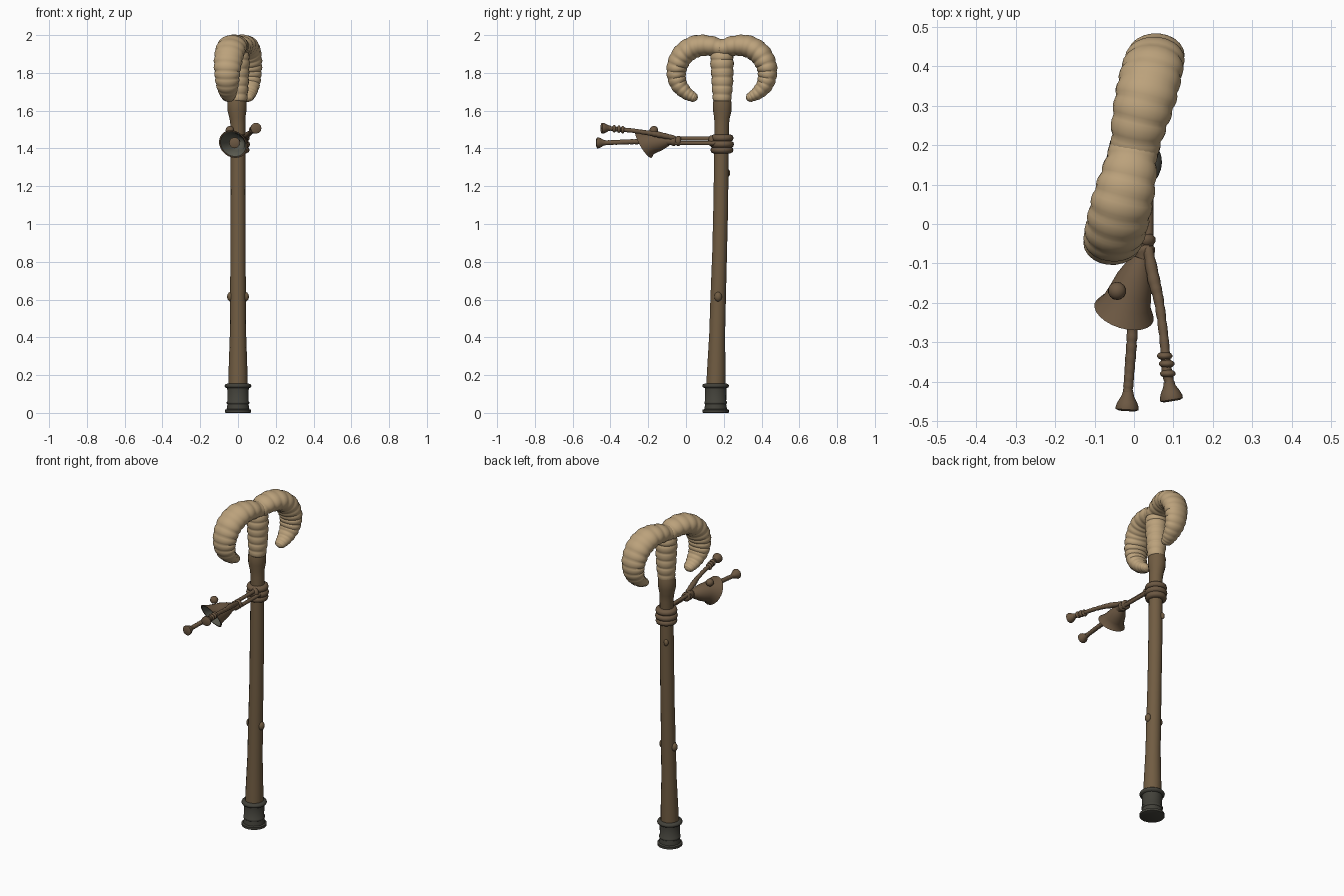
import bpy, bmesh, math
from mathutils import Vector, Matrix

if "Cube" in bpy.data.objects:
    bpy.data.objects.remove(bpy.data.objects["Cube"])


def material(name, rgb):
    m = bpy.data.materials.new(name)
    m.diffuse_color = (*rgb, 1)
    m.use_nodes = True
    m.node_tree.nodes["Principled BSDF"].inputs["Base Color"].default_value = m.diffuse_color
    return m


HORN = material("horn_tan", (0.50, 0.36, 0.20))
WOOD = material("wood_brown", (0.165, 0.108, 0.055))
STRAP = material("strap_brown", (0.15, 0.097, 0.055))
IRON = material("dark_iron", (0.055, 0.053, 0.042))
LINING = material("bell_lining", (0.10, 0.10, 0.078))


def finish(bm, name, mats, angle=50):
    bmesh.ops.recalc_face_normals(bm, faces=bm.faces)
    me = bpy.data.meshes.new(name)
    bm.to_mesh(me)
    bm.free()
    ob = bpy.data.objects.new(name, me)
    bpy.context.collection.objects.link(ob)
    for m in mats:
        me.materials.append(m)
    bpy.ops.object.select_all(action='DESELECT')
    ob.select_set(True)
    bpy.context.view_layer.objects.active = ob
    bpy.ops.object.shade_smooth_by_angle(angle=math.radians(angle))
    return ob


def sample(keys, t):
    # Catmull-Rom through (x, y, z, radius) keys, t from 0 to 1
    f = t * (len(keys) - 1)
    i = min(int(f), len(keys) - 2)
    u = f - i
    a, b, c, d = (Vector(keys[max(0, min(len(keys) - 1, i + k))]) for k in (-1, 0, 1, 2))
    return 0.5 * (2 * b + (c - a) * u + (2 * a - 5 * b + 4 * c - d) * u * u
                  + (3 * b - a - 3 * c + d) * u ** 3)


def tube(name, keys, mat, steps=40, sides=16, wide=1.0, ribs=0, depth=0.12,
         straight=False, turn=None, side=(1, 0, 0), angle=50):
    bm = bmesh.new()
    pts = [Vector(k) for k in keys] if straight else [sample(keys, i / steps) for i in range(steps + 1)]
    rings, n = [], len(pts) - 1
    for i, p in enumerate(pts):
        tan = (pts[min(i + 1, n)] - pts[max(i - 1, 0)]).xyz.normalized()
        u = Vector(side)
        u = (u - tan * u.dot(tan)).normalized()
        v = tan.cross(u)
        r = p.w
        if ribs:
            r *= 1 - depth + depth * math.sqrt(abs(math.sin(math.pi * ribs * i / n)))
        rings.append([bm.verts.new(p.xyz + u * (r * wide * math.cos(a)) + v * (r * math.sin(a)))
                      for a in (2 * math.pi * k / sides for k in range(sides))])
    for a, b in zip(rings, rings[1:]):
        for k in range(sides):
            bm.faces.new((a[k], a[(k + 1) % sides], b[(k + 1) % sides], b[k]))
    bm.faces.new(rings[0])
    bm.faces.new(rings[-1])
    if turn:
        bmesh.ops.transform(bm, matrix=turn, verts=bm.verts)
    return finish(bm, name, [mat], angle)


def blob(name, loc, scale, mat):
    bm = bmesh.new()
    bmesh.ops.create_uvsphere(bm, u_segments=14, v_segments=10, radius=1)
    bmesh.ops.scale(bm, vec=scale, verts=bm.verts)
    bmesh.ops.translate(bm, vec=loc, verts=bm.verts)
    return finish(bm, name, [mat])


# Wooden shaft with its swollen top
tube("shaft", [(0, .157, .13, .052), (0, .16, .22, .05), (0, .165, .42, .043), (0, .17, .60, .042),
               (0, .178, .85, .040), (0, .184, 1.1, .040), (0, .187, 1.35, .039),
               (0, .189, 1.52, .039), (-.003, .19, 1.56, .042), (-.005, .192, 1.60, .050),
               (-.005, .192, 1.64, .051), (-.003, .192, 1.665, .045)],
     WOOD, straight=True, sides=14)
for s in (-1, 1):
    blob("wood_knot", (s * .04, .17, .615), (.018, .02, .025), WOOD)
blob("upper_wood_knot", (-.02, .222, 1.27), (.014, .012, .02), WOOD)

# Iron foot with flanges
cap = [(.004, .066), (.006, .070), (.020, .070), (.024, .060), (.05, .056), (.054, .060), (.062, .060),
       (.066, .056), (.135, .057), (.139, .068), (.147, .071), (.155, .068), (.160, .055)]
tube("iron_foot", [(0, .157, max(0, z - .004), r) for z, r in cap], IRON, straight=True, sides=24)

# Segmented horn neck
tube("horn_neck", [(0, .19, 1.65, .048), (0, .192, 1.72, .056), (0, .192, 1.80, .060),
                   (0, .19, 1.88, .062), (0, .19, 1.95, .045)], HORN, steps=60, ribs=7, sides=20, depth=.11)

# Pair of curled horns, the second turned half way round the staff
curl = [(0, .20, 1.925, .046), (-.012, .13, 1.943, .054), (-.03, .055, 1.941, .060),
        (-.045, -.008, 1.905, .060), (-.054, -.043, 1.848, .057), (-.057, -.051, 1.79, .052),
        (-.056, -.037, 1.737, .046), (-.053, -.003, 1.697, .037), (-.05, .03, 1.676, .029),
        (-.049, .050, 1.667, .022), (-.048, .060, 1.663, .008)]
axis = Vector((0, .19, 0))
half = Matrix.Translation(axis) @ Matrix.Rotation(math.pi, 4, 'Z') @ Matrix.Translation(-axis)
for name, turn in (("front_horn", None), ("back_horn", half)):
    tube(name, curl, HORN, steps=100, sides=22, wide=1.32, ribs=17, depth=.10, turn=turn)

# Wrapped strap on the shaft
for z, r in ((1.392, .057), (1.422, .060), (1.455, .058)):
    prof = [(-.018, -.012), (-.012, 0), (0, .004), (.012, 0), (.018, -.012)]
    tube("strap_wrap", [(0, .19, z + dz, r + dr) for dz, dr in prof], STRAP, straight=True, sides=20)
blob("strap_knot", (.02, .135, 1.44), (.025, .018, .03), STRAP)

# Twin cords, knot and bell neck
for dx, z in ((.018, 1.452), (.038, 1.428)):
    tube("hanging_cord", [(dx, .16, z, .012), (dx, .06, z, .011), (dx, -.07, z + .002, .011)],
         STRAP, steps=12, sides=10)
tube("cord_knot", [(.027, -.026, 1.44, .018), (.027, -.034, 1.44, .027), (.027, -.046, 1.44, .027),
                   (.027, -.053, 1.44, .021), (.026, -.058, 1.44, .027), (.026, -.070, 1.44, .027),
                   (.024, -.078, 1.44, .022), (.02, -.11, 1.44, .022)], STRAP, straight=True, sides=14)

# Hollow bell with a slanted mouth
bm = bmesh.new()
outer = [(.022, 0), (.034, .025), (.046, .055), (.054, .09), (.062, .12), (.078, .147)]
inner = [(.070, .147), (.055, .12), (.046, .09), (.034, .055), (.012, .03)]
rings = []
aim = Vector((-.045, -.145, -.02)).normalized()
right = aim.cross(Vector((0, 0, 1))).normalized()
up = right.cross(aim)
for r, d in outer + inner:
    ring = []
    for k in range(24):
        a = 2 * math.pi * k / 24
        slant = .40 * r * math.sin(a) * (d / .147) ** 2
        ring.append(bm.verts.new(Vector((.018, -.085, 1.442)) + aim * (d + slant)
                                 + right * (r * math.cos(a)) + up * (r * math.sin(a))))
    rings.append(ring)
for i, (a, b) in enumerate(zip(rings, rings[1:])):
    for k in range(24):
        f = bm.faces.new((a[k], a[(k + 1) % 24], b[(k + 1) % 24], b[k]))
        f.material_index = 1 if i >= len(outer) else 0
bm.faces.new(rings[0])
bm.faces.new(rings[-1]).material_index = 1
finish(bm, "bell", [STRAP, LINING])
blob("bell_knob", (-.043, -.17, 1.497), (.023, .023, .022), STRAP)

# Side cord and clapper cord, each with beads and a flared tassel
tube("side_cord", [(.035, -.06, 1.455, .013), (.05, -.14, 1.472, .016), (.064, -.2, 1.482, .013),
                   (.076, -.29, 1.495, .012), (.083, -.37, 1.502, .013), (.092, -.41, 1.507, .013)],
     STRAP, steps=50, sides=12, ribs=12, depth=.15)
tube("clapper_cord", [(.0, -.13, 1.435, .012), (-.002, -.22, 1.436, .014), (-.006, -.30, 1.435, .014),
                      (-.012, -.38, 1.432, .013), (-.016, -.43, 1.430, .013)],
     STRAP, steps=50, sides=12, ribs=12, depth=.15)
for x, y, z in ((.078, -.335, 1.499), (.083, -.355, 1.502), (.086, -.38, 1.504)):
    blob("cord_bead", (x, y, z), (.020, .011, .020), STRAP)
for x, y, z, dx in ((.088, -.40, 1.507, .008), (-.015, -.425, 1.43, -.003)):
    prof = [(0, .013), (.012, .016), (.026, .024), (.038, .029), (.046, .029), (.050, .020)]
    tube("tassel", [(x + dx * d / .05, y - d, z, r) for d, r in prof], STRAP, straight=True, sides=12)
